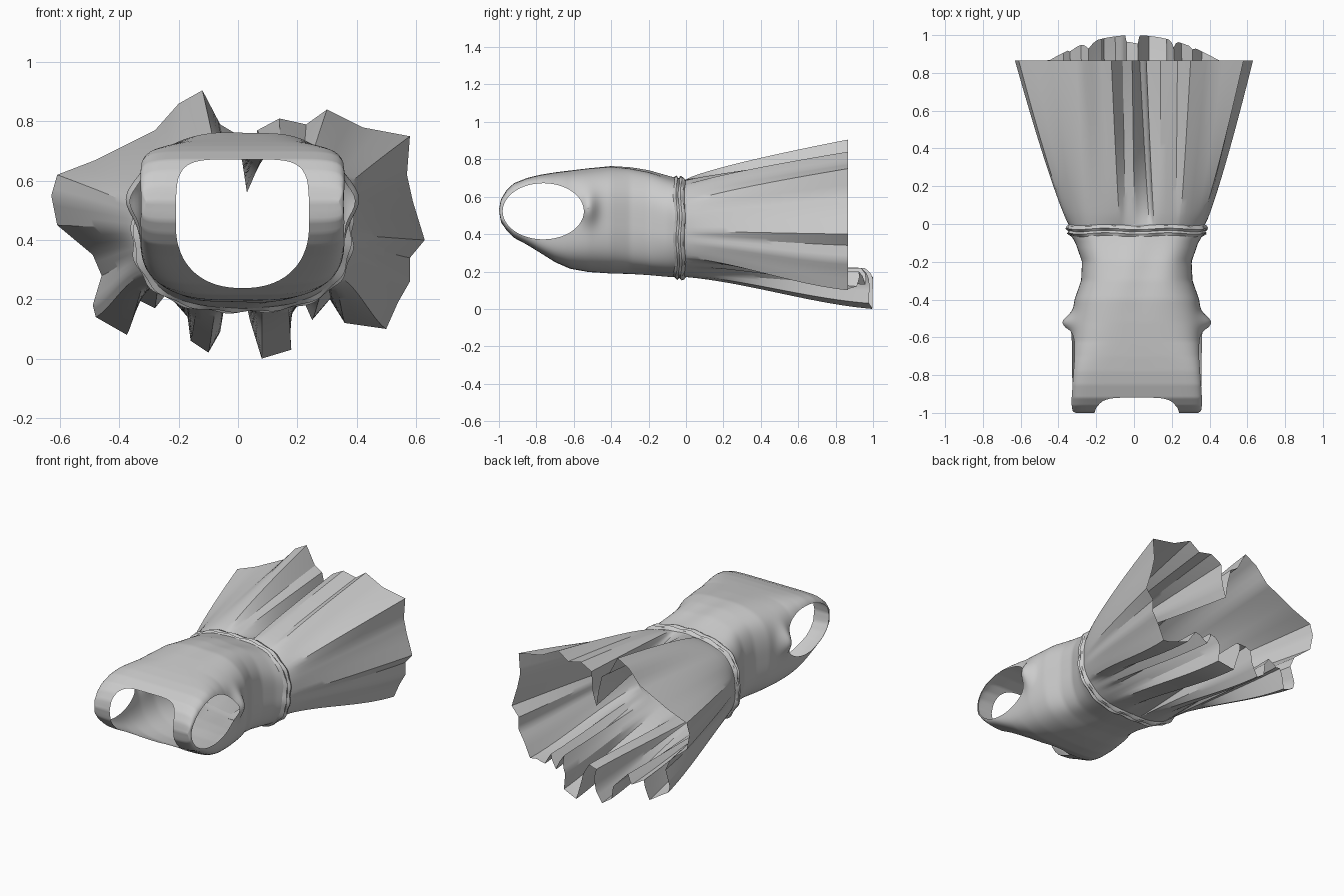
import bpy, bmesh, math

if "Cube" in bpy.data.objects:
    bpy.data.objects.remove(bpy.data.objects["Cube"])

CX = 0.015
# Bodice stations: y, half width, top z, bottom z, squareness of the section
BODICE = [(-1.0, .325, .53, .53, 8), (-.99, .34, .585, .465, 8), (-.96, .345, .635, .42, 8),
          (-.92, .347, .672, .38, 8), (-.85, .347, .70, .343, 8), (-.78, .345, .717, .3, 7),
          (-.7, .345, .73, .25, 5), (-.62, .345, .74, .215, 3.8), (-.52, .345, .752, .197, 3.2),
          (-.4, .33, .763, .19, 3), (-.3, .295, .755, .19, 3), (-.2, .29, .738, .185, 3),
          (-.1, .325, .71, .175, 2.8), (-.04, .36, .695, .17, 2.6), (0, .358, .69, .17, 2.6)]
# Hem outline of the skirt (x, z), clockwise seen from the front
HEM = [(-.63, .55), (-.61, .62), (-.48, .67), (-.36, .73), (-.28, .77), (-.2, .86),
       (-.12, .905), (-.06, .79), (-.01, .76), (.015, .66), (.03, .56), (.055, .64),
       (.065, .77), (.14, .81), (.23, .79), (.3, .84), (.42, .78), (.58, .75),
       (.57, .62), (.59, .53), (.63, .4), (.58, .34), (.58, .26), (.54, .19),
       (.5, .1), (.36, .12), (.31, .2), (.25, .13), (.21, .22), (.17, .13),
       (.18, .03), (.08, 0), (.04, .13), (.02, .22), (-.04, .21), (-.06, .09),
       (-.1, .02), (-.16, .06), (-.17, .14), (-.24, .22), (-.28, .17), (-.34, .2),
       (-.375, .08), (-.48, .14), (-.49, .18), (-.46, .28), (-.49, .35), (-.61, .45)]


def section(y):
    for a, b in zip(BODICE, BODICE[1:]):
        if y <= b[0]:
            t = (y - a[0]) / (b[0] - a[0])
            return [p + (q - p) * t for p, q in zip(a, b)][1:]
    return BODICE[-1][1:]


def ring_point(y, ang, grow=0.0):
    """Point on the rounded cross-section of the body at y."""
    w, top, bot, n = section(y)
    c, s = math.cos(ang), math.sin(ang)
    r = (abs(c) ** n + abs(s) ** n) ** (-1 / n)
    return (CX + r * c * (w + grow), y,
            (top + bot) / 2 + r * s * ((top - bot) / 2 + grow))


def loft(rings):
    bm = bmesh.new()
    vs = [[bm.verts.new(p) for p in r] for r in rings]
    n = len(vs[0])
    for a, b in zip(vs, vs[1:]):
        for i in range(n):
            j = (i + 1) % n
            bm.faces.new((a[i], a[j], b[j], b[i]))
    bmesh.ops.remove_doubles(bm, verts=bm.verts, dist=0.0002)
    return bm


def cut(bm, f):
    """Remove the part of an open surface where f < 0, along a clean edge."""
    val = {v: f(v.co) for v in bm.verts}
    new = []
    for e in list(bm.edges):
        a, b = e.verts
        if val[a] * val[b] < 0:
            t = val[a] / (val[a] - val[b])
            new.append(bmesh.utils.edge_split(e, a, t)[1])
    bmesh.ops.connect_verts(bm, verts=new)
    bm.normal_update()
    dead = [fc for fc in bm.faces if f(fc.calc_center_median()) < 0]
    bmesh.ops.delete(bm, geom=dead, context='FACES')


def finish(bm, name, angle=35):
    bmesh.ops.remove_doubles(bm, verts=bm.verts, dist=0.0005)
    bmesh.ops.recalc_face_normals(bm, faces=bm.faces)
    me = bpy.data.meshes.new(name)
    bm.to_mesh(me)
    bm.free()
    ob = bpy.data.objects.new(name, me)
    bpy.context.collection.objects.link(ob)
    bpy.ops.object.select_all(action='DESELECT')
    ob.select_set(True)
    bpy.context.view_layer.objects.active = ob
    bpy.ops.object.shade_smooth_by_angle(angle=math.radians(angle))


def neck(p):
    """Neckline: square at the top, round at the bottom."""
    if p.y > -.5:
        return 1
    dx, dz = abs(p.x - CX) / .225, (p.z - .455) / .217
    n = 5 if dz > 0 else 2.3
    return dx ** n + abs(dz) ** n - 1


# Bodice shell with small folds under the arms
SEG = 144
rings = []
for k in range(91):
    y = -1 + (k / 90) ** 1.4
    ring = []
    for i in range(SEG):
        a = 2 * math.pi * i / SEG
        x, yy, z = ring_point(y, a)
        bump = .05 * math.exp(-((y + .52) / .045) ** 2 - ((z - .54) / .08) ** 2)
        x += math.copysign(bump, x - CX) if abs(x - CX) > .2 else 0
        z += .004 * math.sin(9 * a + 5 * y) * math.exp(-((y + .2) / .2) ** 2)
        ring.append((x, yy, z))
    rings.append(ring)
bodice = loft(rings)
# Armholes (seen from the side) and neck opening (seen from the front)
cut(bodice, lambda p: math.hypot((p.y + .763) / .217, (p.z - .522) / .15) - 1)
cut(bodice, neck)
finish(bodice, "bodice")

# Gathered waistband
rings = []
for y, g in [(-.065, .0), (-.05, .015), (-.038, .002), (-.026, .018), (-.012, .012), (-.005, .0)]:
    ring = []
    for i in range(SEG):
        a = 2 * math.pi * i / SEG
        x, yy, z = ring_point(y, a, g * (.8 + .25 * math.sin(17 * a + 40 * y)))
        ring.append((x, yy + .004 * math.sin(7 * a), z))
    rings.append(ring)
finish(loft(rings), "waistband")

# Pleated skirt, lofted from the waist to the folded hem
angles = []
for x, z in HEM:
    a = math.atan2(z - .43, x)
    angles.append(a - 2 * math.pi if a > math.radians(172) else a)
angles.sort(reverse=True)
SUB = 3
rings = []
for k in range(25):
    t = k / 24
    ring = []
    for i in range(len(HEM)):
        j = (i + 1) % len(HEM)
        a1 = angles[j] - (2 * math.pi if j == 0 else 0)
        for s in range(SUB):
            u = s / SUB
            hx = HEM[i][0] + (HEM[j][0] - HEM[i][0]) * u
            hz = HEM[i][1] + (HEM[j][1] - HEM[i][1]) * u
            wx, _, wz = ring_point(0, angles[i] + (a1 - angles[i]) * u)
            low = max(0, 1 - (hx / .45) ** 2) if hz < .3 else 0
            hy = .865 + .135 * low * min(1, (.3 - hz) / .12)
            # the sides flare early, the underside eases out towards the hem
            ease = .5 * t + .5 * (3 * t * t - 2 * t ** 3)
            m = min(1, max(0, (hz - .2) / .3))
            f = ease * (1 - m) + t ** .78 * m
            ring.append((wx + (hx - wx) * t ** .85, -.01 + (hy + .01) * t, wz + (hz - wz) * f))
    rings.append(ring)
finish(loft(rings), "skirt", 30)
